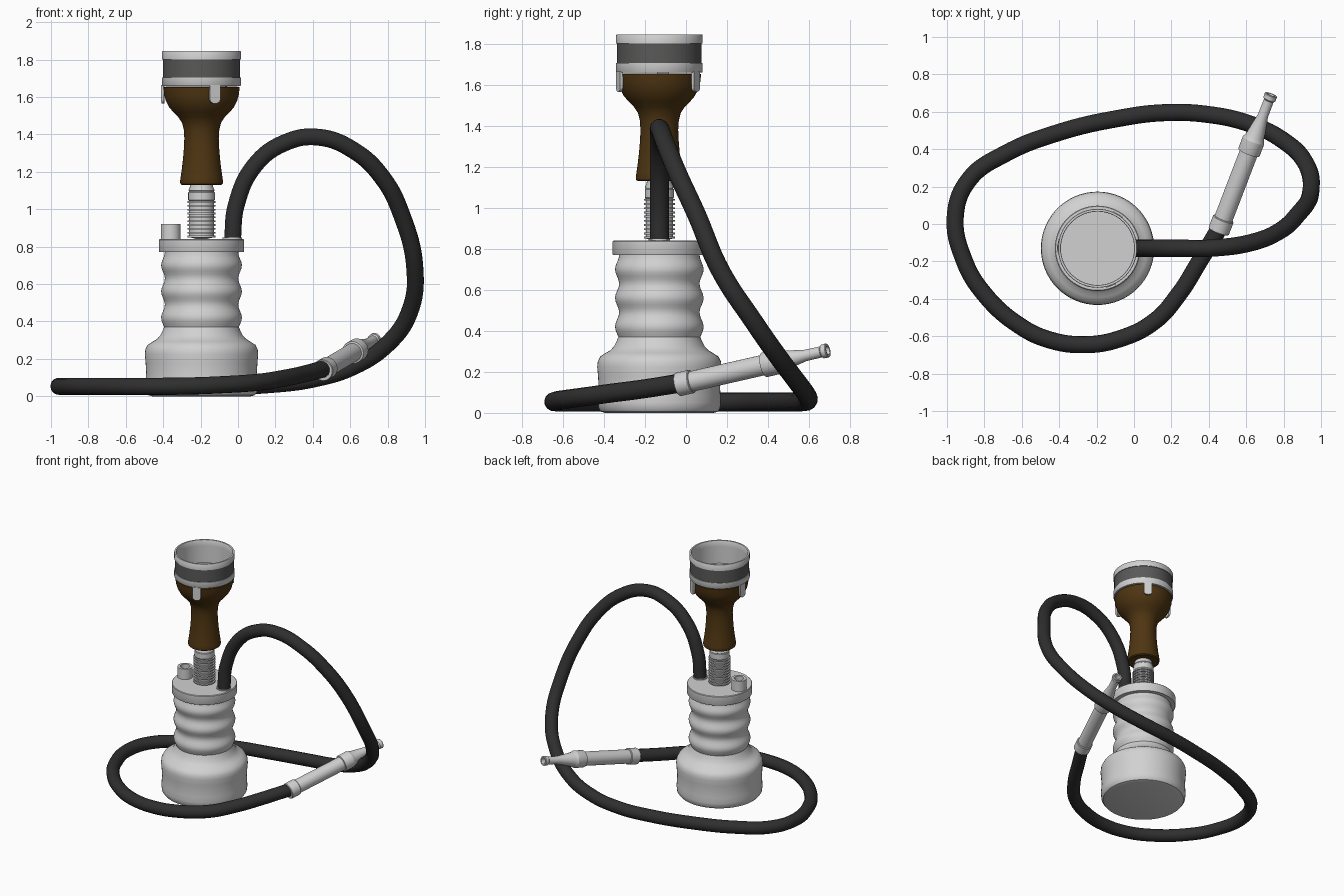
import bpy, bmesh, math
from mathutils import Vector, Matrix

AX, AY = -0.195, -0.13          # main vertical axis


def material(name, rgb):
    m = bpy.data.materials.new(name)
    m.diffuse_color = (*rgb, 1)
    return m


SILVER = material("light_grey", (0.64, 0.64, 0.64))
BAND = material("dark_grey", (0.10, 0.10, 0.098))
RUBBER = material("black_rubber", (0.028, 0.028, 0.029))
CLAY = material("brown_clay", (0.078, 0.036, 0.006))


def finish(ob, mat, angle=35):
    ob.data.materials.clear()
    ob.data.materials.append(mat)
    bpy.ops.object.select_all(action='DESELECT')
    ob.select_set(True)
    bpy.context.view_layer.objects.active = ob
    bpy.ops.object.shade_smooth_by_angle(angle=math.radians(angle))
    return ob


def lathe(name, profile, mat, base=(AX, AY, 0), axis=(0, 0, 1), segs=64, angle=35):
    """Spin (radius, height) points round an axis; radius 0 closes an end."""
    bm = bmesh.new()
    rings = []
    for r, h in profile:
        n = 1 if r < 1e-6 else segs
        rings.append([bm.verts.new((r * math.cos(2 * math.pi * i / segs),
                                    r * math.sin(2 * math.pi * i / segs), h)) for i in range(n)])
    for a, b in zip(rings, rings[1:]):
        for i in range(segs):
            j = (i + 1) % segs
            q = [a[i % len(a)], a[j % len(a)], b[j % len(b)], b[i % len(b)]]
            bm.faces.new(list(dict.fromkeys(q)))
    bmesh.ops.recalc_face_normals(bm, faces=bm.faces)
    rot = Vector((0, 0, 1)).rotation_difference(Vector(axis)).to_matrix().to_4x4()
    bm.transform(Matrix.Translation(base) @ rot)
    me = bpy.data.meshes.new(name)
    bm.to_mesh(me)
    bm.free()
    ob = bpy.data.objects.new(name, me)
    bpy.context.collection.objects.link(ob)
    return finish(ob, mat, angle)


# wavy base vessel
body = [(0, 0), (0.265, 0), (0.285, 0.006), (0.297, 0.022), (0.300, 0.05), (0.298, 0.09),
        (0.296, 0.13), (0.299, 0.18), (0.303, 0.225), (0.300, 0.252), (0.288, 0.275),
        (0.262, 0.292), (0.238, 0.306), (0.221, 0.325), (0.208, 0.35)]
body += [(0.206 + 0.010 * math.cos((z - 0.70) / 0.14 * 2 * math.pi), z)
         for z in [0.37 + 0.0175 * i for i in range(24)]]
body += [(0, 0.775)]
lathe("base_vessel", body, SILVER)

# lid
lathe("lid", [(0, 0.77), (0.226, 0.77), (0.228, 0.774), (0.228, 0.836), (0.224, 0.84), (0, 0.84)], SILVER)

# release valve (open tube) and hose port
lathe("release_valve", [(0, 0.838), (0.053, 0.838), (0.053, 0.92), (0.034, 0.92), (0.034, 0.86), (0, 0.86)],
      SILVER, (-0.36, AY, 0), segs=32)
lathe("hose_port", [(0, 0.838), (0.052, 0.838), (0.052, 0.848), (0, 0.848)], SILVER, (-0.03, AY, 0), segs=32)

# ribbed stem
stem = [(0, 0.835)]
for i in range(10):
    z = 0.85 + i * 0.0205
    stem += [(0.066, z), (0.076, z), (0.076, z + 0.009), (0.066, z + 0.009)]
stem += [(0.071, 1.05), (0.071, 1.09), (0.067, 1.093), (0.067, 1.098), (0.070, 1.10),
         (0.062, 1.12), (0.058, 1.16), (0, 1.16)]
lathe("stem", stem, SILVER, segs=48)

# clay bowl
lathe("bowl", [(0, 1.13), (0.105, 1.13), (0.113, 1.136), (0.115, 1.148), (0.112, 1.17), (0.106, 1.21),
               (0.099, 1.27), (0.094, 1.33), (0.092, 1.38), (0.095, 1.425), (0.104, 1.462),
               (0.124, 1.492), (0.150, 1.518), (0.173, 1.545), (0.190, 1.578), (0.199, 1.61),
               (0.204, 1.652), (0.192, 1.655), (0.185, 1.62), (0, 1.60)], CLAY)

# heat cover: floor and inner wall, two rims and a dark band
lathe("cover_cup", [(0, 1.660), (0.209, 1.660), (0.211, 1.663), (0.211, 1.705), (0.203, 1.705),
                    (0.203, 1.80), (0.196, 1.80), (0.196, 1.67), (0, 1.67)], SILVER)
lathe("cover_band", [(0.200, 1.704), (0.206, 1.704), (0.206, 1.803), (0.200, 1.803)], BAND)
lathe("cover_top_rim", [(0.196, 1.80), (0.211, 1.80), (0.211, 1.842), (0.209, 1.845),
                        (0.198, 1.845), (0.196, 1.842), (0.196, 1.80)], SILVER)

# three round-ended clips hanging from the cover
for k, deg in enumerate((-70, 59, 175)):
    w, top, bot = 0.029, 1.665, 1.565
    out = [(-w, top), (w, top)] + [(w * math.cos(t), bot + w * 0.7 - w * 0.7 * math.sin(t))
                                   for t in [math.pi * i / 8 for i in range(9)]]
    bm = bmesh.new()
    vs = [bm.verts.new((0.200, u, z)) for u, z in out]
    f = bm.faces.new(vs)
    ext = bmesh.ops.extrude_face_region(bm, geom=[f])
    for v in ext['geom']:
        if isinstance(v, bmesh.types.BMVert):
            v.co.x += 0.014
    bmesh.ops.recalc_face_normals(bm, faces=bm.faces)
    bm.transform(Matrix.Translation((AX, AY, 0)) @ Matrix.Rotation(math.radians(deg), 4, 'Z'))
    me = bpy.data.meshes.new("clip")
    bm.to_mesh(me)
    bm.free()
    clip = bpy.data.objects.new(f"cover_clip_{k + 1}", me)
    bpy.context.collection.objects.link(clip)
    finish(clip, SILVER)

# hose
path = [(-0.03, -0.13, 0.83), (-0.01, -0.13, 1.02), (0.09, -0.13, 1.235), (0.25, -0.13, 1.355),
        (0.43, -0.128, 1.385), (0.625, -0.10, 1.31), (0.775, -0.04, 1.165), (0.875, 0.05, 0.97),
        (0.945, 0.17, 0.69), (0.915, 0.33, 0.445), (0.80, 0.445, 0.28), (0.62, 0.535, 0.16),
        (0.40, 0.585, 0.092), (0.16, 0.595, 0.062), (-0.08, 0.565, 0.053), (-0.40, 0.49, 0.053),
        (-0.69, 0.375, 0.053), (-0.88, 0.24, 0.053), (-0.955, 0.05, 0.053), (-0.91, -0.19, 0.053),
        (-0.80, -0.375, 0.053), (-0.61, -0.545, 0.053), (-0.45, -0.62, 0.053), (-0.265, -0.645, 0.055),
        (-0.08, -0.615, 0.062), (0.11, -0.52, 0.075), (0.24, -0.375, 0.095), (0.35, -0.20, 0.118),
        (0.47, 0.0, 0.15)]
cu = bpy.data.curves.new("hose", 'CURVE')
cu.dimensions = '3D'
cu.bevel_depth = 0.046
cu.bevel_resolution = 5
cu.resolution_u = 8
cu.use_fill_caps = True
sp = cu.splines.new('BEZIER')
sp.bezier_points.add(len(path) - 1)
for p, co in zip(sp.bezier_points, path):
    p.co = co
    p.handle_left_type = p.handle_right_type = 'AUTO'
hose = bpy.data.objects.new("hose", cu)
bpy.context.collection.objects.link(hose)
bpy.ops.object.select_all(action='DESELECT')
hose.select_set(True)
bpy.context.view_layer.objects.active = hose
bpy.ops.object.convert(target='MESH')
finish(bpy.context.view_layer.objects.active, RUBBER, 50)

# mouthpiece with collars, taper and flared open tip
p0, p1 = Vector((0.452, -0.04, 0.138)), Vector((0.733, 0.692, 0.305))
L = (p1 - p0).length
lathe("mouthpiece", [(0, 0), (0.055, 0), (0.058, 0.004), (0.058, 0.072), (0.055, 0.076), (0.050, 0.077),
                     (0.050, 0.46), (0.060, 0.462), (0.061, 0.466), (0.061, 0.535), (0.058, 0.54),
                     (0.050, 0.56), (0.028, 0.68), (0.027, L - 0.035), (0.034, L - 0.028),
                     (0.035, L - 0.004), (0.032, L), (0.022, L), (0.018, L - 0.05), (0, L - 0.05)],
      SILVER, p0, (p1 - p0).normalized(), segs=40, angle=30)
